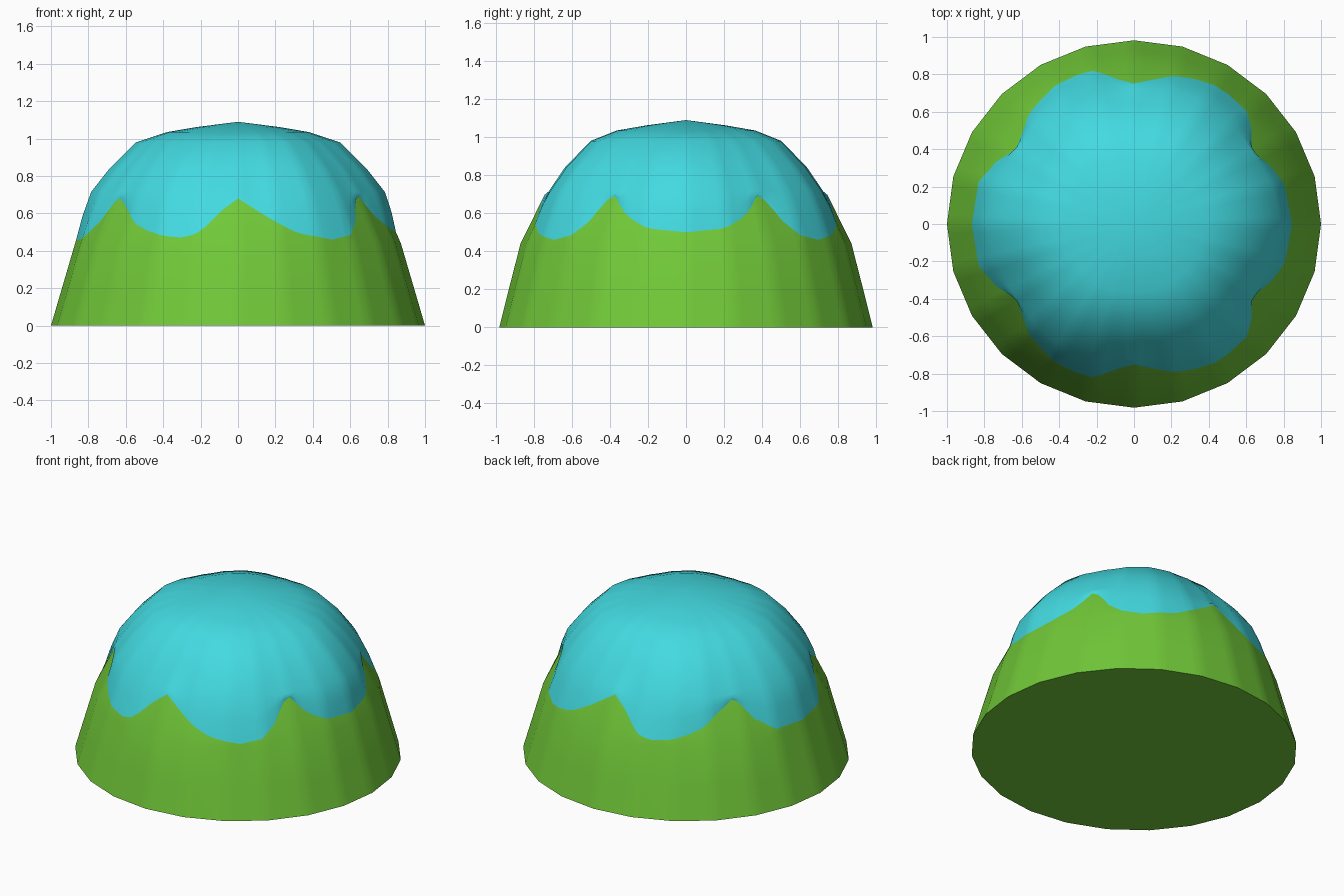
import bpy, math

if "Cube" in bpy.data.objects:
    bpy.data.objects.remove(bpy.data.objects["Cube"])

N = 120  # columns, five per side of the 24-sided base


def material(name, rgb):
    m = bpy.data.materials.new(name)
    m.diffuse_color = (*rgb, 1)
    m.use_nodes = True
    m.node_tree.nodes["Principled BSDF"].inputs["Base Color"].default_value = m.diffuse_color
    return m


green = material("leaf green", (0.165, 0.58, 0.040))
aqua = material("aqua blue", (0.055, 0.70, 0.75))

# Scalloped icing edge: (angle from +x in degrees, height), mirrored front to back
EDGE = [(0, .50), (14, .52), (21, .57), (25, .61), (30.5, .70), (35, .65),
        (38, .57), (45, .485), (54, .46), (66, .49), (70, .51), (78, .575),
        (83, .62), (90, .68), (97, .61), (104, .50), (110, .47), (118, .48),
        (126, .51), (133, .55), (137, .60), (148, .69), (152, .63),
        (155, .56), (160, .52), (164, .47), (180, .455)]
# Dome profile above the scallops: (height, radius along x, radius along y)
DOME = [(.715, .785, .722), (.84, .687, .637), (.98, .545, .502),
        (1.035, .38, .365), (1.062, .22, .21)]


def lerp(a, b, t):
    return a + (b - a) * t


def edge_height(deg):
    deg = min(deg, 360 - deg)
    for (a, za), (b, zb) in zip(EDGE, EDGE[1:]):
        if deg <= b:
            return lerp(za, zb, (deg - a) / (b - a))
    return EDGE[-1][1]


def cone_radius(z):
    return lerp(1, .865, z / .46) if z < .46 else lerp(.865, .752, (z - .46) / .22)


def column(i):
    """Return lower (base) and upper (icing) points for one angle."""
    deg = 360 * i / N
    a = math.radians(deg)
    side = math.cos(math.radians(7.5)) / math.cos(math.radians(deg % 15 - 7.5))
    zb = edge_height(deg)
    rb = cone_radius(zb)
    w = 0.5 * (math.cos(3 * a) ** 2 + math.cos(a) ** 2)

    def pt(z, r):
        squash = lerp(.982, 1, min(z / .46, 1))
        return (r * side * math.cos(a), r * side * squash * math.sin(a), z)

    lower = [pt(0, 1), pt(.2, cone_radius(.2)), pt(.44, cone_radius(.44)), pt(zb, rb)]
    dome = [(z, lerp(ry, rx, w)) for z, rx, ry in DOME]
    mid = ((zb + dome[0][0]) / 2, (rb + dome[0][1]) / 2 + .006)
    upper = [pt(zb, rb), pt(*mid)] + [pt(*p) for p in dome]
    return lower, upper


def build(name, columns, mat, top=None):
    k = len(columns[0])
    verts = [p for c in columns for p in c]
    faces = []
    for i in range(N):
        a, b = i * k, (i + 1) % N * k
        faces += [(a + j, b + j, b + j + 1, a + j + 1) for j in range(k - 1)]
        if top:
            faces.append((a + k - 1, b + k - 1, N * k))
    if top:
        verts.append(top)
    else:
        faces.append([i * k for i in reversed(range(N))])  # flat underside
    me = bpy.data.meshes.new(name)
    me.from_pydata(verts, [], faces)
    me.materials.append(mat)
    ob = bpy.data.objects.new(name, me)
    bpy.context.collection.objects.link(ob)
    bpy.ops.object.select_all(action='DESELECT')
    ob.select_set(True)
    bpy.context.view_layer.objects.active = ob
    bpy.ops.object.shade_smooth_by_angle(angle=math.radians(45))


cols = [column(i) for i in range(N)]
build("tapered_base", [c[0] for c in cols], green)
build("scalloped_cap", [c[1] for c in cols], aqua, top=(0, 0, 1.09))
